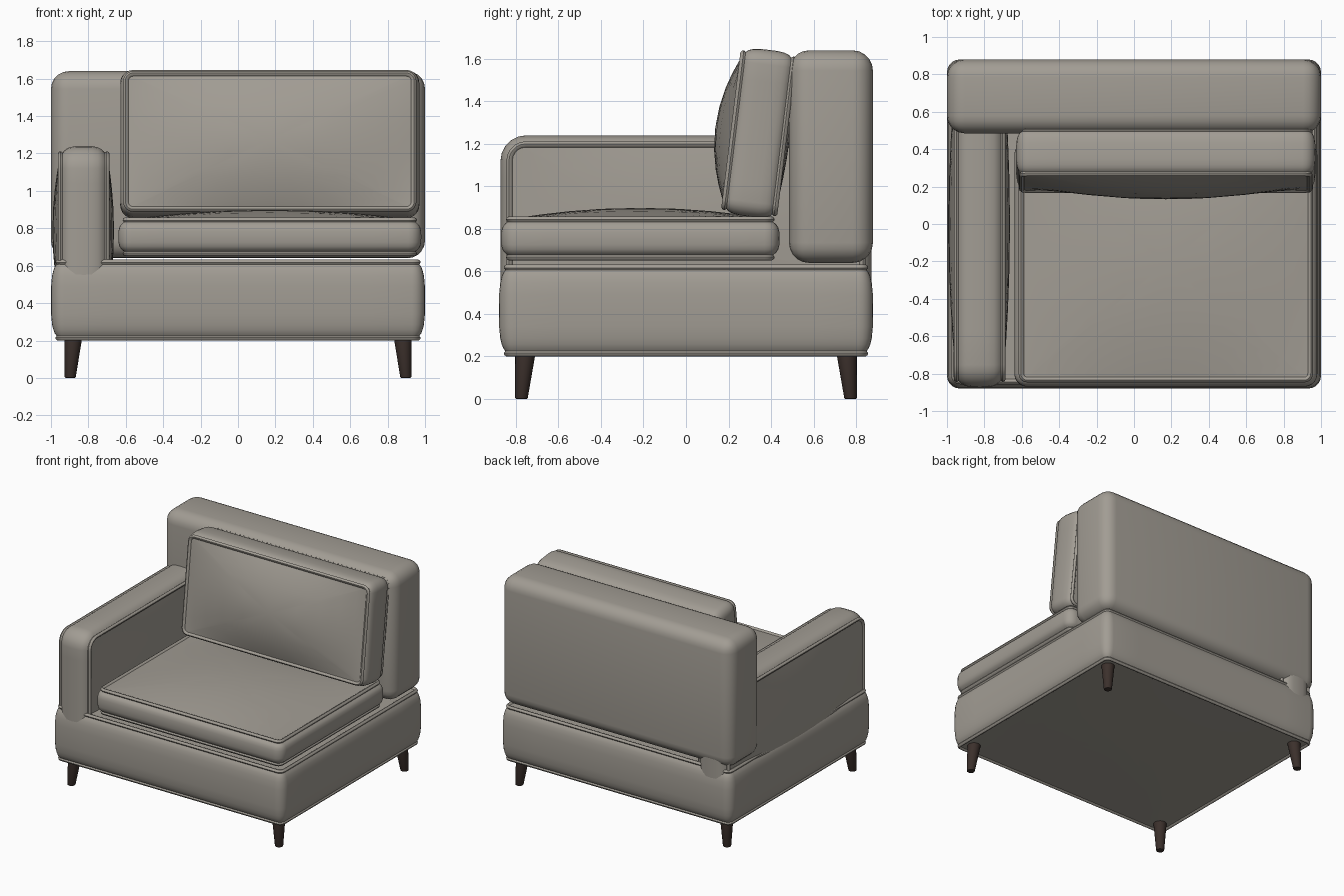
import bpy, bmesh, math
from mathutils import Matrix, Vector

if "Cube" in bpy.data.objects:
    bpy.data.objects.remove(bpy.data.objects["Cube"])


def material(name, rgb):
    m = bpy.data.materials.new(name)
    m.diffuse_color = (*rgb, 1)
    m.use_nodes = True
    m.node_tree.nodes["Principled BSDF"].inputs["Base Color"].default_value = m.diffuse_color
    return m


FABRIC = material("fabric", (0.36, 0.335, 0.295))
WOOD = material("dark_wood", (0.045, 0.03, 0.025))


def finish(name, bm, mat, matrix=Matrix()):
    bmesh.ops.recalc_face_normals(bm, faces=bm.faces)
    bm.transform(matrix)
    me = bpy.data.meshes.new(name)
    bm.to_mesh(me)
    bm.free()
    ob = bpy.data.objects.new(name, me)
    bpy.context.collection.objects.link(ob)
    me.materials.append(mat)
    bpy.ops.object.select_all(action='DESELECT')
    bpy.context.view_layer.objects.active = ob
    ob.select_set(True)
    bpy.ops.object.shade_smooth_by_angle(angle=math.radians(40))
    return ob


def outline(a, b, r, inset):
    """Rounded rectangle, subdivided along its straight sides."""
    corners = []
    for k, (sx, sy) in enumerate([(1, 1), (-1, 1), (-1, -1), (1, -1)]):
        c = Vector((sx * (a - r), sy * (b - r)))
        corners.append([c + (r - inset) * Vector((math.cos(t), math.sin(t)))
                        for t in [math.pi / 2 * (k + j / 5) for j in range(6)]])
    pts = []
    for k in range(4):
        p, q = corners[k][-1], corners[(k + 1) % 4][0]
        pts += corners[k] + [p.lerp(q, i / 8) for i in range(1, 8)]
    return pts


def cushion(name, a, b, h, r, edge, crowns, matrix):
    """Piped box cushion: bulging sides, a bead at both rims, crowned faces."""
    bm = bmesh.new()
    rim = [(edge + .026, h - .008), (edge + .02, h), (edge + .01, h + .003),
           (edge + .001, h - .003), (edge - .002, h - .012),
           (edge + .005, h - .022)]
    side = [(edge * u ** 4, u * (h - .026)) for u in (.95, .85, .7, .4)]
    half = rim + side
    profile = half + [(0, 0)] + [(i, -z) for i, z in reversed(half)]

    def face_rings(sign, crown):
        base = outline(a, b, r, rim[0][0])
        w, d = max(p.x for p in base), max(p.y for p in base)
        rings = []
        for s in (.97, .9, .75, .55, .3):
            rings.append([bm.verts.new((p.x * s, p.y * s, sign * (
                rim[0][1] + crown * (1 - (p.x * s / w) ** 2) * (1 - (p.y * s / d) ** 2))))
                for p in base])
        return rings, bm.verts.new((0, 0, sign * (rim[0][1] + crown)))

    top, top_mid = face_rings(1, crowns[0])
    low, low_mid = face_rings(-1, crowns[1])
    body = [[bm.verts.new((p.x, p.y, z)) for p in outline(a, b, r, i)]
            for i, z in profile]
    rings = top[::-1] + body + low
    n = len(body[0])
    for k in range(n):
        j = (k + 1) % n
        for p, q in zip(rings, rings[1:]):
            bm.faces.new((p[k], q[k], q[j], p[j]))
        bm.faces.new((top_mid, rings[0][k], rings[0][j]))
        bm.faces.new((low_mid, rings[-1][j], rings[-1][k]))
    return finish(name, bm, FABRIC, matrix)


# Base
cushion("base", 1.0, .88, .213, .07, .025, (.01, .005),
        Matrix.Translation((0, 0, .416)))

# Seat cushion
cushion("seat_cushion", .81, .655, .1, .07, .025, (.052, .005),
        Matrix.Translation((.17, -.215, .755)))

# Leaning back cushion
cushion("back_cushion", .8, .395, .13, .07, .018, (.085, .025),
        Matrix.Translation((.17, .343, 1.25)) @ Matrix.Rotation(math.radians(83), 4, 'X'))

# Arm, its faces pointing along x
to_x = Matrix(((0, 0, 1, 0), (1, 0, 0, 0), (0, 1, 0, 0), (0, 0, 0, 1)))
cushion("arm", .873, .45, .135, .12, .03, (.035, .04),
        Matrix.Translation((-.825, 0, .79)) @ to_x)

# Backrest
bm = bmesh.new()
bmesh.ops.create_cube(bm, size=1)
bmesh.ops.scale(bm, vec=(2.0, .395, 1.0), verts=bm.verts)
bmesh.ops.bevel(bm, geom=bm.edges[:], offset=.095, segments=5, profile=.5,
                affect='EDGES')
finish("backrest", bm, FABRIC, Matrix.Translation((0, .682, 1.14)))

# Tapered splayed legs
for sx, side in ((-1, "left"), (1, "right")):
    for sy, end in ((-1, "front"), (1, "back")):
        bm = bmesh.new()
        bmesh.ops.create_cone(bm, cap_ends=True, segments=20, radius1=.029,
                              radius2=.048, depth=.215)
        for v in bm.verts:
            if v.co.z < 0:
                v.co += Vector((sx * .016, sy * .018, 0))
        rim = [e for e in bm.edges if all(v.co.z < 0 for v in e.verts)]
        bmesh.ops.bevel(bm, geom=rim, offset=.005, segments=2, profile=.5,
                        affect='EDGES')
        finish(f"{end}_{side}_leg", bm, WOOD,
               Matrix.Translation((sx * .881, sy * .756, .1075)))
